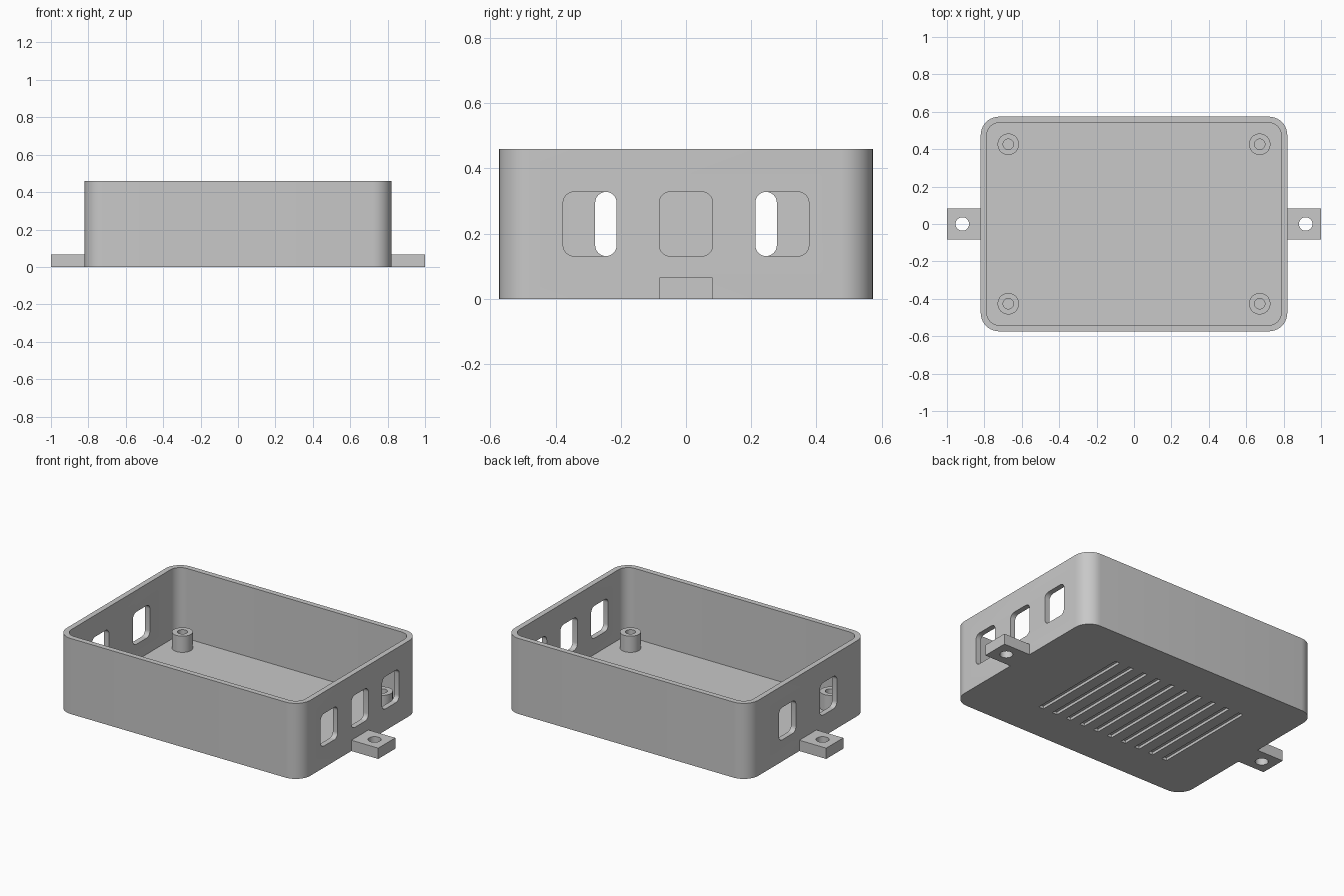
import bpy, bmesh
from math import cos, sin, pi, radians
from mathutils import Matrix

cube = bpy.data.objects.get("Cube")
if cube:
    bpy.data.objects.remove(cube, do_unlink=True)

MM = 2 / 61  # model unit: the enclosure is 61 units long over its tabs

grey = bpy.data.materials.new("matte grey plastic")
grey.use_nodes = True
grey.diffuse_color = (0.58, 0.58, 0.58, 1)
grey.node_tree.nodes["Principled BSDF"].inputs["Base Color"].default_value = grey.diffuse_color


def prism(name, size, radius, base, height, steps=10, turn=None):
    """Rounded rectangle extruded upward; turn optionally reorients it."""
    bm = bmesh.new()
    w, d = size[0] / 2 - radius, size[1] / 2 - radius
    points = []
    for k, (sx, sy) in enumerate(((1, 1), (-1, 1), (-1, -1), (1, -1))):
        if radius == 0:
            points.append((sx * w, sy * d))
            continue
        # a full circle shares the end points of its quarter arcs
        last = steps if w < 1e-6 and d < 1e-6 else steps + 1
        for i in range(last):
            a = (k + i / steps) * pi / 2
            points.append((sx * w + radius * cos(a), sy * d + radius * sin(a)))
    face = bm.faces.new([bm.verts.new((x, y, 0)) for x, y in points])
    top = bmesh.ops.extrude_face_region(bm, geom=[face])["geom"]
    bmesh.ops.translate(bm, verts=[v for v in top if isinstance(v, bmesh.types.BMVert)],
                        vec=(0, 0, height))
    bmesh.ops.recalc_face_normals(bm, faces=bm.faces)
    if turn:
        bmesh.ops.transform(bm, matrix=turn, verts=bm.verts)
    bmesh.ops.translate(bm, verts=bm.verts, vec=base)
    bmesh.ops.scale(bm, verts=bm.verts, vec=(MM, MM, MM))
    mesh = bpy.data.meshes.new(name)
    bm.to_mesh(mesh)
    bm.free()
    mesh.materials.append(grey)
    obj = bpy.data.objects.new(name, mesh)
    bpy.context.collection.objects.link(obj)
    return obj


def cut(obj, cutters):
    """Subtract the cutters, bake the result and discard them."""
    for c in cutters:
        c.hide_render = True
        mod = obj.modifiers.new("cut", "BOOLEAN")
        mod.operation, mod.solver, mod.object = "DIFFERENCE", "EXACT", c
    graph = bpy.context.evaluated_depsgraph_get()
    mesh = bpy.data.meshes.new_from_object(obj.evaluated_get(graph))
    obj.modifiers.clear()
    obj.data = mesh
    for c in cutters:
        bpy.data.objects.remove(c, do_unlink=True)


def smooth(obj):
    bpy.ops.object.select_all(action="DESELECT")
    obj.select_set(True)
    bpy.context.view_layer.objects.active = obj
    bpy.ops.object.shade_smooth_by_angle(angle=radians(30))


# Open tray with rounded corners and a thin floor
tray = prism("tray", (50, 35), 3, (0, 0, 0), 14)
cutters = [prism("cavity_cutter", (48, 33), 2, (0, 0, 1), 14)]

# Side windows: three on the left wall, two on the right wall
sideways = Matrix.Rotation(pi / 2, 4, "Y")
for x, centres in ((23, (-9, 0, 9)), (-27, (-6, 6))):
    for y in centres:
        cutters.append(prism("window_cutter", (6, 5), 1, (x, y, 7), 4, 8, sideways))

# Shallow grooves across the underside
for i in range(-5, 5):
    cutters.append(prism("groove_cutter", (1, 20), 0, (i * 3, 0, -1), 1.5))
cut(tray, cutters)
smooth(tray)

# Hollow screw posts in the four corners
for sx, side in ((1, "left"), (-1, "right")):
    for sy, end in ((1, "back"), (-1, "front")):
        at = (sx * 20.5, sy * 13)
        post = prism(f"screw_post_{end}_{side}", (3.5, 3.5), 1.75, (*at, 1), 3)
        cut(post, [prism("bore_cutter", (1.7, 1.7), 0.85, (*at, 0), 5)])
        smooth(post)

    # Mounting tab with a screw hole
    tab = prism(f"mounting_tab_{side}", (6, 5), 0, (sx * 27.5, 0, 0), 2)
    cut(tab, [prism("hole_cutter", (2.2, 2.2), 1.1, (sx * 28, 0, -1), 4)])
    smooth(tab)
